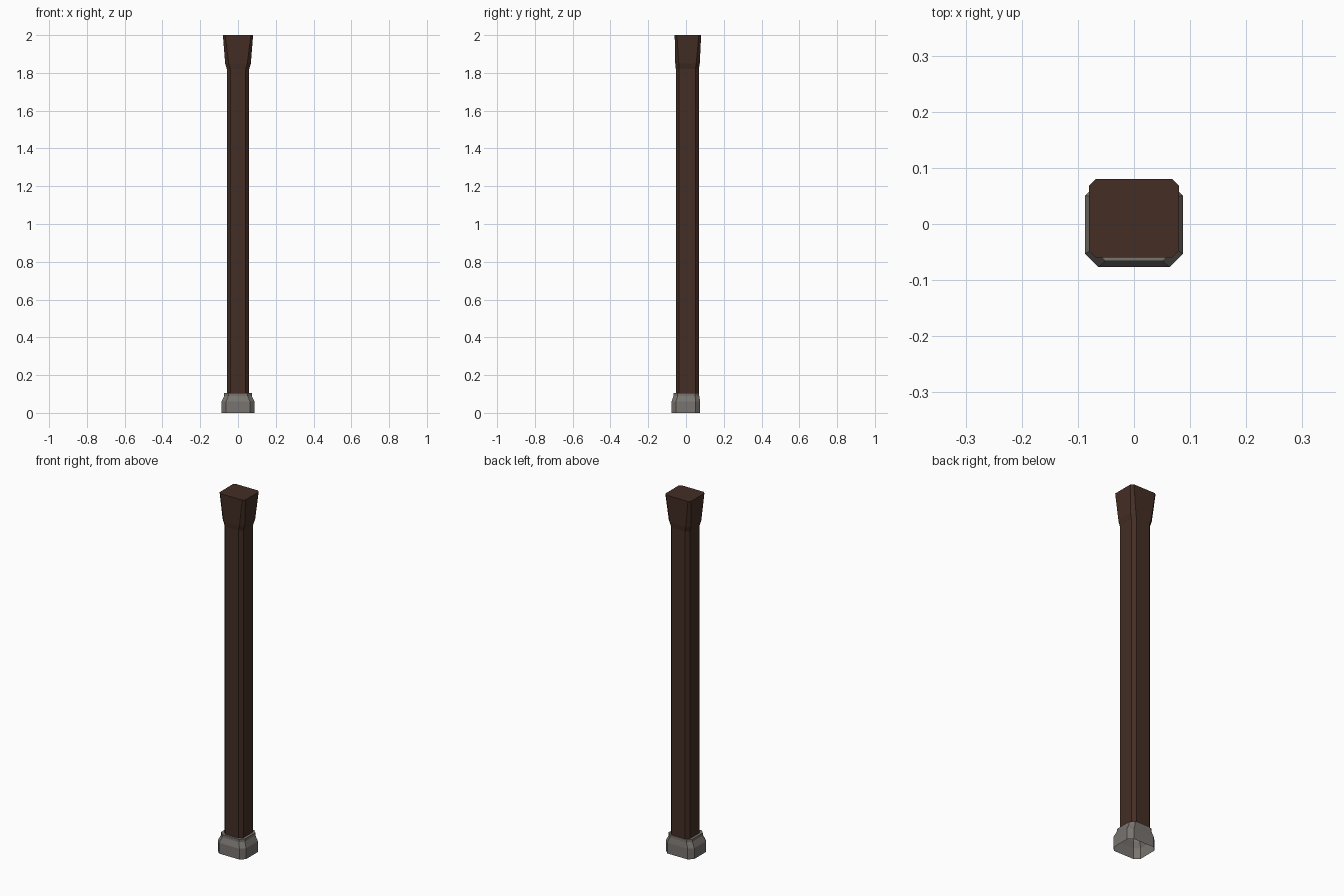
import bpy, bmesh

cube = bpy.data.objects.get("Cube")
if cube:
    bpy.data.objects.remove(cube, do_unlink=True)


def material(name, rgb):
    mat = bpy.data.materials.new(name)
    mat.use_nodes = True
    color = (*rgb, 1)
    mat.diffuse_color = color
    mat.node_tree.nodes["Principled BSDF"].inputs["Base Color"].default_value = color
    return mat


def chamfered_ring(bm, hx, hy, cy, chamfer, z):
    """Rectangle with cut corners, counter-clockwise."""
    corners = []
    for sx, sy in ((1, -1), (1, 1), (-1, 1), (-1, -1)):
        along_x = (sx * (hx - chamfer), cy + sy * hy, z)
        along_y = (sx * hx, cy + sy * (hy - chamfer), z)
        corners += [along_x, along_y] if sx * sy < 0 else [along_y, along_x]
    return [bm.verts.new(co) for co in corners]


def loft(name, sections, mat, cap_top=False):
    """Join (half x, half y, centre y, chamfer, height) sections with flat walls."""
    bm = bmesh.new()
    rings = [chamfered_ring(bm, *s) for s in sections]
    for low, high in zip(rings, rings[1:]):
        for i in range(len(low)):
            j = (i + 1) % len(low)
            bm.faces.new((low[i], low[j], high[j], high[i]))
    if cap_top:
        bm.faces.new(rings[-1])
    mesh = bpy.data.meshes.new(name)
    bm.to_mesh(mesh)
    bm.free()
    mesh.materials.append(mat)
    obj = bpy.data.objects.new(name, mesh)
    bpy.context.collection.objects.link(obj)
    return obj


wood = material("dark wood", (0.057, 0.027, 0.018))
stone = material("grey stone", (0.19, 0.175, 0.16))

# Stone foot, hollow underneath, with a sloped shoulder and flat ledge
loft("stone_foot", [
    (0.087, 0.076, -0.001, 0.024, 0),
    (0.087, 0.076, -0.001, 0.024, 0.06),
    (0.073, 0.068, 0.002, 0.022, 0.09),
    (0.073, 0.068, 0.002, 0.022, 0.105),
], stone, cap_top=True)

# Long wooden shaft
loft("post_shaft", [
    (0.059, 0.061, 0.007, 0.018, 0.104),
    (0.059, 0.061, 0.007, 0.018, 1.82),
], wood)

# Flared wooden head
loft("post_head", [
    (0.059, 0.061, 0.007, 0.018, 1.82),
    (0.068, 0.065, 0.008, 0.019, 1.85),
    (0.08, 0.07, 0.01, 0.012, 2.0),
], wood, cap_top=True)
